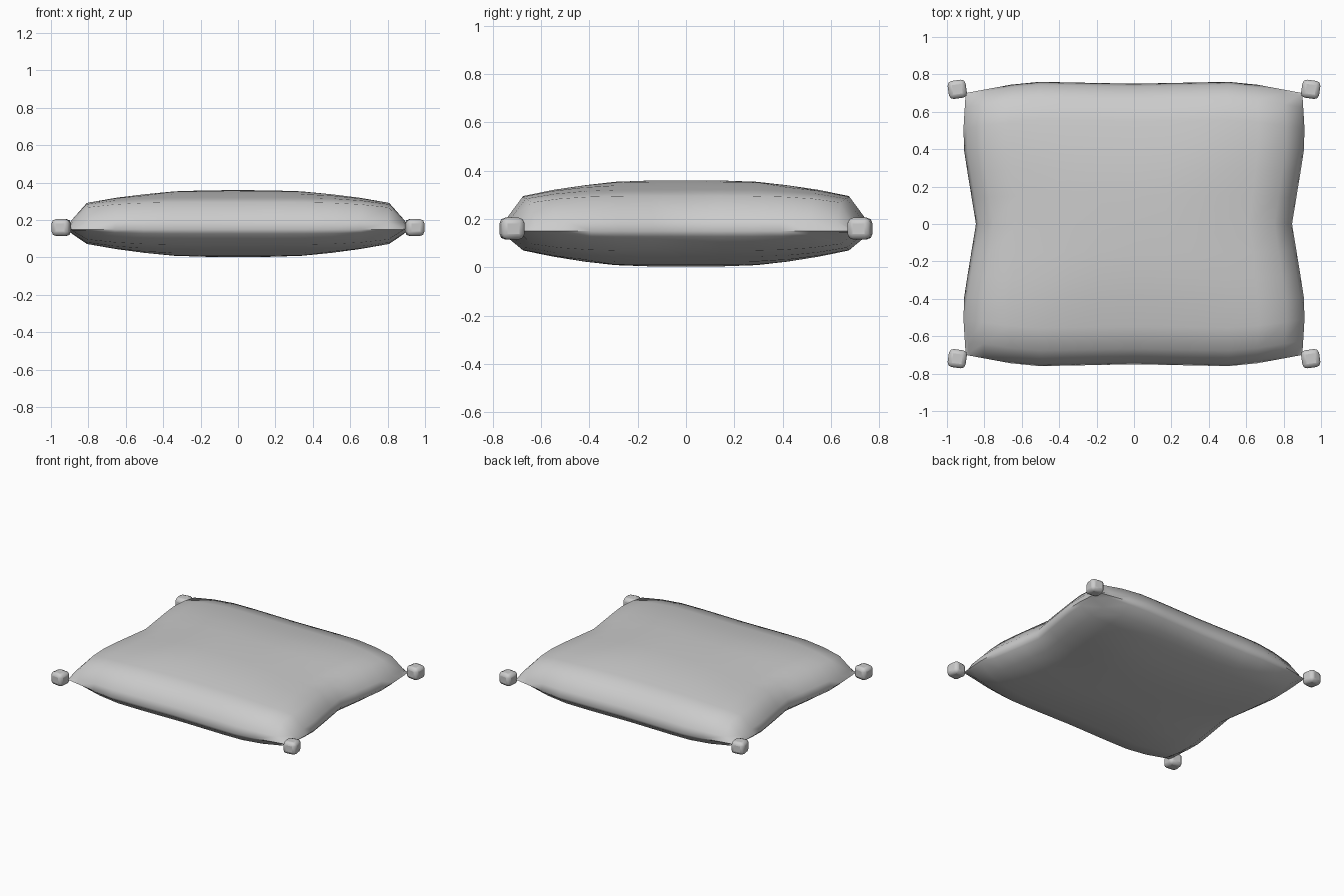
import bpy, bmesh, math

cube = bpy.data.objects.get("Cube")
if cube:
    bpy.data.objects.remove(cube)

fabric = bpy.data.materials.new("grey_fabric")
fabric.use_nodes = True
GREY = (0.6, 0.6, 0.6, 1)
fabric.diffuse_color = GREY
fabric.node_tree.nodes["Principled BSDF"].inputs["Base Color"].default_value = GREY

SEAM = 0.15


def lerp(points, t):
    """Piecewise linear lookup, symmetric around zero."""
    t = abs(t)
    for (a, va), (b, vb) in zip(points, points[1:]):
        if t <= b:
            return va + (vb - va) * (t - a) / (b - a)
    return points[-1][1]


# Outline of the seam and the fall of each cover from the middle to the edge
half_width = [(0, 0.845), (0.55, 0.908), (0.72, 0.912), (1, 0.90)]
half_depth = [(0, 0.75), (0.56, 0.76), (0.73, 0.745), (1, 0.70)]
top_fall = [(0, 0), (0.2, 0.005), (0.39, 0.03), (0.56, 0.1), (0.73, 0.19),
            (0.89, 0.31), (0.98, 0.76), (1, 1)]
low_fall = [(0, 0), (0.2, 0.005), (0.39, 0.04), (0.56, 0.14), (0.73, 0.28),
            (0.89, 0.45), (0.98, 0.84), (1, 1)]
steps = [t for t, _ in top_fall]
steps = [-t for t in reversed(steps[1:])] + steps


def add_cover(bm, fall, height):
    """One stuffed side of the cushion, from the seam to its crown."""
    rows = []
    for v in steps:
        row = []
        for u in steps:
            drop = math.hypot(lerp(fall, u), lerp(fall, v))
            edge = max(abs(u), abs(v)) == 1
            drop = 1 if edge else min(drop, 0.97)
            row.append(bm.verts.new((u * lerp(half_width, v),
                                     v * lerp(half_depth, u),
                                     SEAM + height * (1 - drop))))
        rows.append(row)
    for lo, hi in zip(rows, rows[1:]):
        for i in range(len(lo) - 1):
            quad = (lo[i], lo[i + 1], hi[i + 1], hi[i])
            bm.faces.new(quad if height > 0 else quad[::-1])


def finish(obj, angle):
    obj.data.materials.append(fabric)
    bpy.ops.object.select_all(action='DESELECT')
    obj.select_set(True)
    bpy.context.view_layer.objects.active = obj
    bpy.ops.object.shade_smooth_by_angle(angle=math.radians(angle))


# Cushion: upper and lower covers joined along the seam
bm = bmesh.new()
add_cover(bm, top_fall, 0.21)
add_cover(bm, low_fall, -0.147)
bmesh.ops.remove_doubles(bm, verts=bm.verts, dist=0.0005)
mesh = bpy.data.meshes.new("cushion")
bm.to_mesh(mesh)
bm.free()
cushion = bpy.data.objects.new("cushion", mesh)
bpy.context.collection.objects.link(cushion)
finish(cushion, 60)

# Corner knobs: small rounded blocks, turned slightly
for sx, side in ((-1, "right"), (1, "left")):
    for sy, end in ((-1, "front"), (1, "back")):
        bpy.ops.mesh.primitive_cube_add(size=1, location=(sx * 0.945, sy * 0.72, 0.16))
        knob = bpy.context.object
        knob.name = f"{end}_{side}_corner_knob"
        knob.scale = (0.097, 0.097, 0.09)
        bpy.ops.object.transform_apply(location=False, rotation=False, scale=True)
        knob.rotation_euler.z = math.radians(-8 * sx * sy)
        bevel = knob.modifiers.new("rounding", 'BEVEL')
        bevel.width = 0.023
        bevel.segments = 2
        finish(knob, 60)
